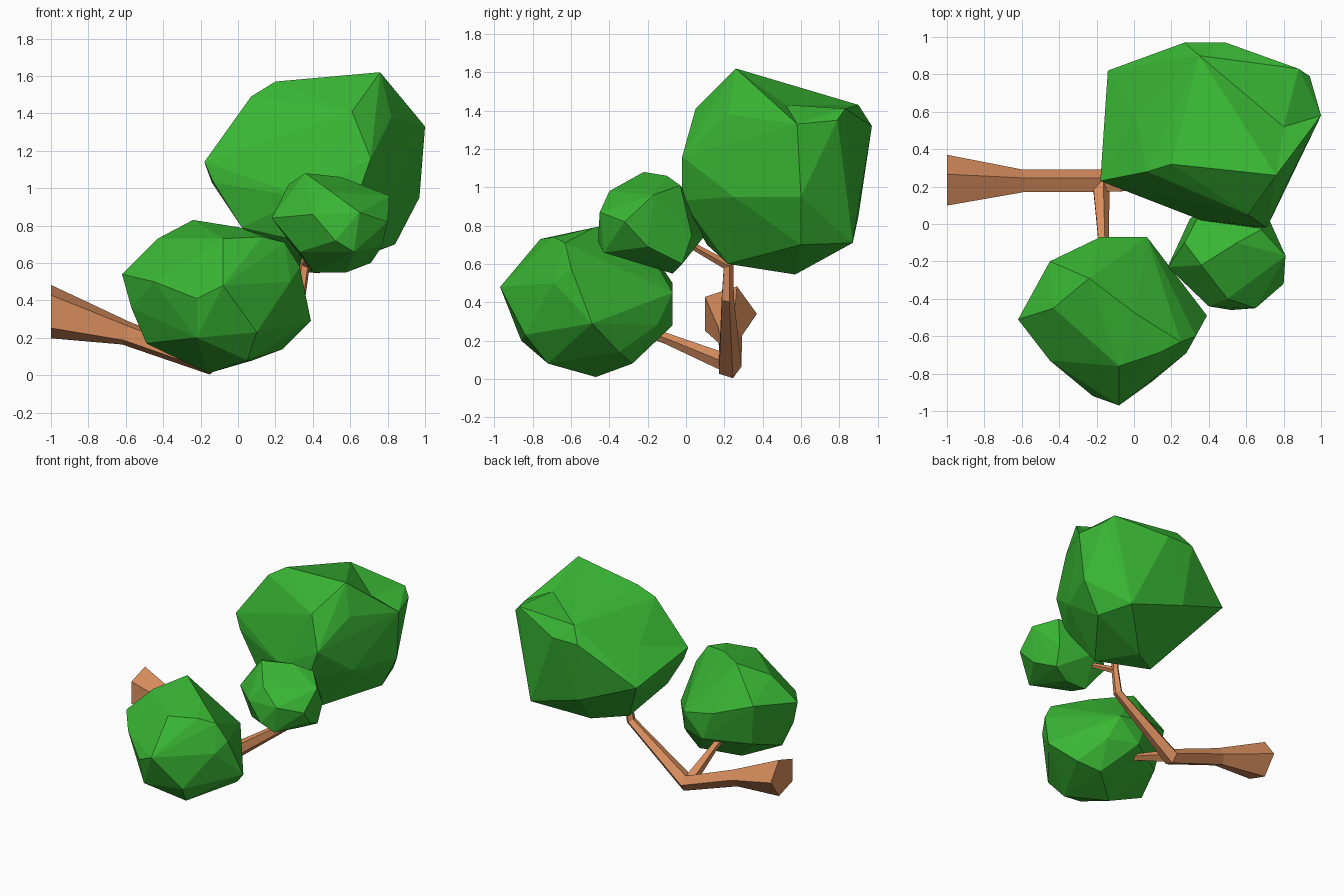
import bpy, bmesh, math
from mathutils import Vector


def material(name, rgb):
    m = bpy.data.materials.new(name)
    m.diffuse_color = (*rgb, 1)
    return m


LEAF = material("leaf green", (0.041, 0.47, 0.034))
BARK = material("bark brown", (0.72, 0.28, 0.115))


def finish(bm, name, mat):
    bmesh.ops.recalc_face_normals(bm, faces=bm.faces)
    me = bpy.data.meshes.new(name)
    bm.to_mesh(me)
    bm.free()
    me.materials.append(mat)
    ob = bpy.data.objects.new(name, me)
    bpy.context.collection.objects.link(ob)
    return ob


def dent(bm, point):
    """Split the edge nearest to a point and pull its middle there."""
    p = Vector(point)
    edge = min(bm.edges, key=lambda e: ((e.verts[0].co + e.verts[1].co) / 2 - p).length)
    _, mid = bmesh.utils.edge_split(edge, edge.verts[0], 0.5)
    for f in list(mid.link_faces):
        near = [e.other_vert(mid) for e in mid.link_edges]
        far = next(v for v in f.verts if v != mid and v not in near)
        bmesh.utils.face_split(f, mid, far)
    mid.co = p


def clump(name, corners, dents=()):
    """Faceted foliage mass: hull around corner points, with dented edges."""
    bm = bmesh.new()
    for c in corners:
        bm.verts.new(c)
    bmesh.ops.convex_hull(bm, input=bm.verts)
    loose = [v for v in bm.verts if not v.link_faces]
    bmesh.ops.delete(bm, geom=loose, context='VERTS')
    bmesh.ops.triangulate(bm, faces=bm.faces)
    for d in dents:
        dent(bm, d)
    return finish(bm, name, LEAF)


def limb(name, path, side, start=None, sides=5):
    """Tapered five-sided tube along (point, radius) pairs, mitred at bends."""
    bm = bmesh.new()
    pts = [Vector(p) for p, r in path]
    rings = []
    for i, (p, r) in enumerate(path):
        a = (pts[i] - pts[i - 1]).normalized() if i else None
        b = (pts[i + 1] - pts[i]).normalized() if i + 1 < len(pts) else None
        t = ((a or b) + (b or a)).normalized()
        if i == 0 and start:
            t = Vector(start)
        s = Vector(side)
        s = (s - t * s.dot(t)).normalized()
        u = s.cross(t)
        if u.z < 0:
            u = -u
        angles = [math.tau * k / sides for k in range(sides)]
        rings.append([bm.verts.new(pts[i] + r * (s * math.cos(w) + u * math.sin(w)))
                      for w in angles])
    for lo, hi in zip(rings, rings[1:]):
        for k in range(sides):
            n = (k + 1) % sides
            bm.faces.new((lo[k], lo[n], hi[n], hi[k]))
    bm.faces.new(rings[0])
    bm.faces.new(rings[-1])
    return finish(bm, name, BARK)


# Main bough, flared at its upright cut end, bending upward into the large clump
limb("main_bough", [((-1, 0.22, 0.34), 0.15), ((-0.6, 0.225, 0.225), 0.067),
                    ((-0.16, 0.225, 0.065), 0.065), ((0.33, 0.215, 0.42), 0.035),
                    ((0.36, 0.22, 0.60), 0.027), ((0.38, 0.24, 0.68), 0.025)],
     (0, 1, 0), start=(1, 0, 0))
# Side branches carrying the two lesser clumps
limb("low_branch", [((-0.18, 0.22, 0.08), 0.05), ((-0.165, -0.1, 0.21), 0.03),
                    ((-0.16, -0.3, 0.28), 0.025)], (1, 0, 0))
limb("high_twig", [((0.36, 0.22, 0.59), 0.025), ((0.41, 0.06, 0.68), 0.02),
                   ((0.45, -0.05, 0.74), 0.015)], (1, 0, 0))

# Large upper clump
clump("large_foliage", [
    (0.76, 0.26, 1.62), (0.20, 0.32, 1.57), (0.07, 0.28, 1.49),
    (-0.18, 0.23, 1.14), (-0.14, 0.82, 1.03), (-0.13, 0.21, 1.03),
    (0.71, -0.02, 1.16), (0.61, 0.05, 1.41), (0.63, -0.02, 0.93),
    (0.36, 0.02, 0.95), (0.02, 0.2, 0.79), (0.42, 0.11, 0.70),
    (0.55, 0.22, 0.60), (0.43, 0.57, 0.545), (0.2, 0.42, 0.57),
    (0.75, 0.87, 0.71), (0.84, 0.6, 0.70), (0.83, 0.25, 0.95),
    (0.82, 0.22, 1.38), (1.0, 0.58, 1.33), (0.94, 0.79, 1.35),
    (0.88, 0.83, 1.41), (0.27, 0.97, 1.32), (0.49, 0.97, 1.32),
    (0.35, 0.90, 1.43), (0.97, 0.6, 0.95), (0.3, 0.9, 0.85)],
    dents=[(0.80, 0.52, 1.43), (0.01, 0.57, 1.23)])

# Low front clump
clump("low_foliage", [
    (-0.62, -0.51, 0.54), (-0.43, -0.45, 0.73), (-0.24, -0.29, 0.83),
    (0.01, -0.48, 0.79), (0.25, -0.63, 0.71), (0.33, -0.60, 0.58),
    (0.39, -0.49, 0.29), (0.24, -0.35, 0.14), (0.08, -0.28, 0.08),
    (-0.16, -0.47, 0.01), (0.05, -0.72, 0.08), (-0.49, -0.5, 0.17),
    (-0.57, -0.53, 0.36), (-0.45, -0.73, 0.5), (-0.08, -0.97, 0.48),
    (-0.22, -0.92, 0.41), (0.10, -0.84, 0.23), (-0.22, -0.86, 0.2),
    (0.28, -0.69, 0.5), (-0.08, -0.76, 0.73), (0.13, -0.69, 0.74),
    (-0.45, -0.2, 0.58), (-0.18, -0.07, 0.5), (0.07, -0.07, 0.45),
    (-0.1, -0.07, 0.28), (0.12, -0.15, 0.28), (-0.4, -0.25, 0.25)])

# Small clump in the middle
clump("small_foliage", [
    (0.18, -0.23, 0.84), (0.27, -0.1, 1.02), (0.36, -0.22, 1.08),
    (0.55, -0.1, 1.06), (0.68, -0.03, 1.01), (0.81, -0.17, 0.96),
    (0.80, -0.32, 0.82), (0.5, -0.40, 0.98), (0.4, -0.44, 0.86),
    (0.65, -0.45, 0.87), (0.52, -0.46, 0.72), (0.33, -0.3, 0.66),
    (0.62, -0.43, 0.66), (0.77, -0.2, 0.69), (0.40, -0.07, 0.55),
    (0.58, -0.07, 0.55), (0.71, -0.02, 0.60), (0.45, 0.10, 0.75),
    (0.72, 0.03, 0.75), (0.35, 0.05, 0.92), (0.30, 0.03, 0.70)])
